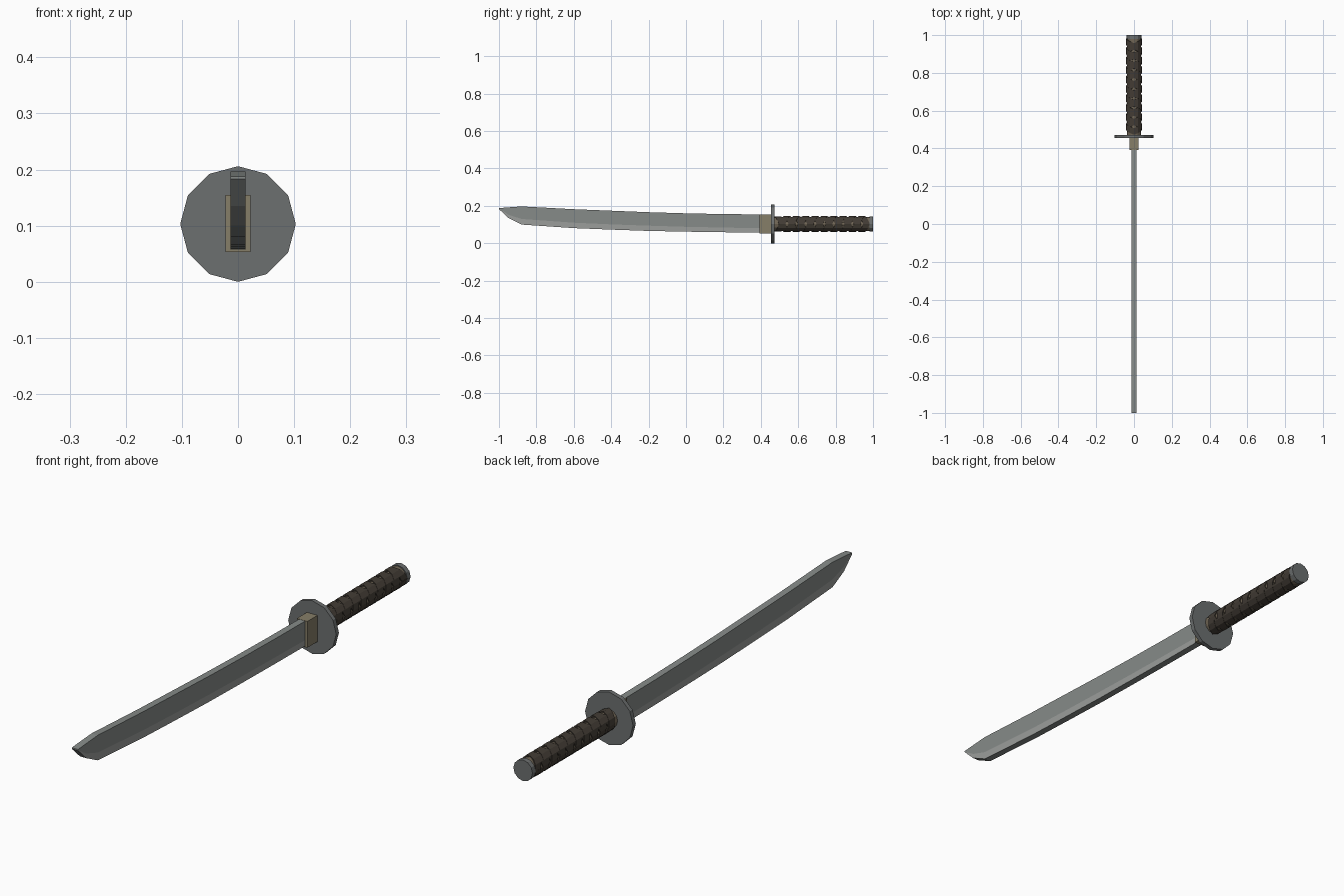
import bpy, bmesh, math
from mathutils import Vector

if "Cube" in bpy.data.objects:
    bpy.data.objects.remove(bpy.data.objects["Cube"])

CZ = 0.103  # height of the handle axis


def material(name, rgb):
    m = bpy.data.materials.new(name)
    m.diffuse_color = (*rgb, 1)
    m.use_nodes = True
    m.node_tree.nodes["Principled BSDF"].inputs["Base Color"].default_value = m.diffuse_color
    return m


steel = material("steel", (0.24, 0.26, 0.25))
edge_steel = material("edge_steel", (0.33, 0.34, 0.33))
iron = material("iron", (0.15, 0.16, 0.16))
brass = material("brass", (0.24, 0.21, 0.14))
cord = material("cord", (0.055, 0.045, 0.035))
under = material("under", (0.16, 0.13, 0.09))


def mesh_object(name, verts, faces, mats):
    me = bpy.data.meshes.new(name)
    me.from_pydata(verts, [], faces)
    bm = bmesh.new()
    bm.from_mesh(me)
    bmesh.ops.recalc_face_normals(bm, faces=bm.faces)
    bm.to_mesh(me)
    bm.free()
    ob = bpy.data.objects.new(name, me)
    bpy.context.collection.objects.link(ob)
    for m in mats:
        me.materials.append(m)
    return ob


def disc(name, radius, y0, y1, sides, mat):
    bpy.ops.mesh.primitive_cylinder_add(
        vertices=sides, radius=radius, depth=y1 - y0,
        location=(0, (y0 + y1) / 2, CZ), rotation=(math.pi / 2, 0, 0))
    ob = bpy.context.object
    ob.name = name
    ob.data.materials.append(mat)
    return ob


# Blade: stations of y, cutting edge z, temper line z, spine z
stations = [(0.42, 0.057, 0.080, 0.154), (0.2, 0.059, 0.084, 0.156),
            (0.0, 0.062, 0.088, 0.160), (-0.2, 0.066, 0.094, 0.166),
            (-0.4, 0.073, 0.101, 0.174), (-0.6, 0.081, 0.110, 0.182),
            (-0.88, 0.100, 0.130, 0.197), (-0.95, 0.135, 0.153, 0.192),
            (-1.0, 0.183, 0.185, 0.188)]
W = 0.0135
verts, faces = [], []
for y, e, t, s in stations:
    verts += [(-W, y, e), (-W, y, t), (-W, y, s), (W, y, s), (W, y, t), (W, y, e)]
for i in range(len(stations) - 1):
    for k in range(6):
        a, b = i * 6 + k, i * 6 + (k + 1) % 6
        faces.append((a, b, b + 6, a + 6))
last = len(verts) - 6
faces += [tuple(range(6)), tuple(range(last, last + 6))]
blade = mesh_object("blade", verts, faces, [steel, edge_steel])
for i in range(len(stations) - 1):
    for k in (0, 4):
        blade.data.polygons[i * 6 + k].material_index = 1

# Collar at the base of the blade
bpy.ops.mesh.primitive_cube_add(size=1, location=(0, 0.428, 0.104))
collar = bpy.context.object
collar.name = "blade_collar"
collar.scale = (0.045, 0.07, 0.102)
collar.data.materials.append(brass)

# Guard, grip core and end cap
disc("guard", 0.103, 0.455, 0.472, 12, iron)
disc("grip_core", 0.037, 0.465, 0.985, 12, under)
disc("end_cap", 0.041, 0.98, 1.0, 12, iron)


# Crossing cord wraps around the grip
def wrap(name, start, hand, radius):
    y0, y1, pitch, half, sides = 0.49, 0.965, 0.1, 0.0175, 12
    steps = round((y1 - y0) / pitch * sides)
    v, f = [], []
    for i in range(steps + 1):
        y = y0 + i * pitch / sides
        a = start + hand * i * 2 * math.pi / sides
        x, z = radius * math.sin(a), CZ + radius * math.cos(a)
        v += [(x, y - half, z), (x, y + half, z)]
        if i:
            j = 2 * i
            f.append((j - 2, j - 1, j + 1, j))
    ob = mesh_object(name, v, f, [cord])
    mod = ob.modifiers.new("thickness", 'SOLIDIFY')
    mod.thickness = 0.004
    mod.offset = 0


for n in range(2):
    wrap(f"cord_wrap_left_{n}", n * math.pi, 1, 0.0385)
    wrap(f"cord_wrap_right_{n}", n * math.pi, -1, 0.0395)
